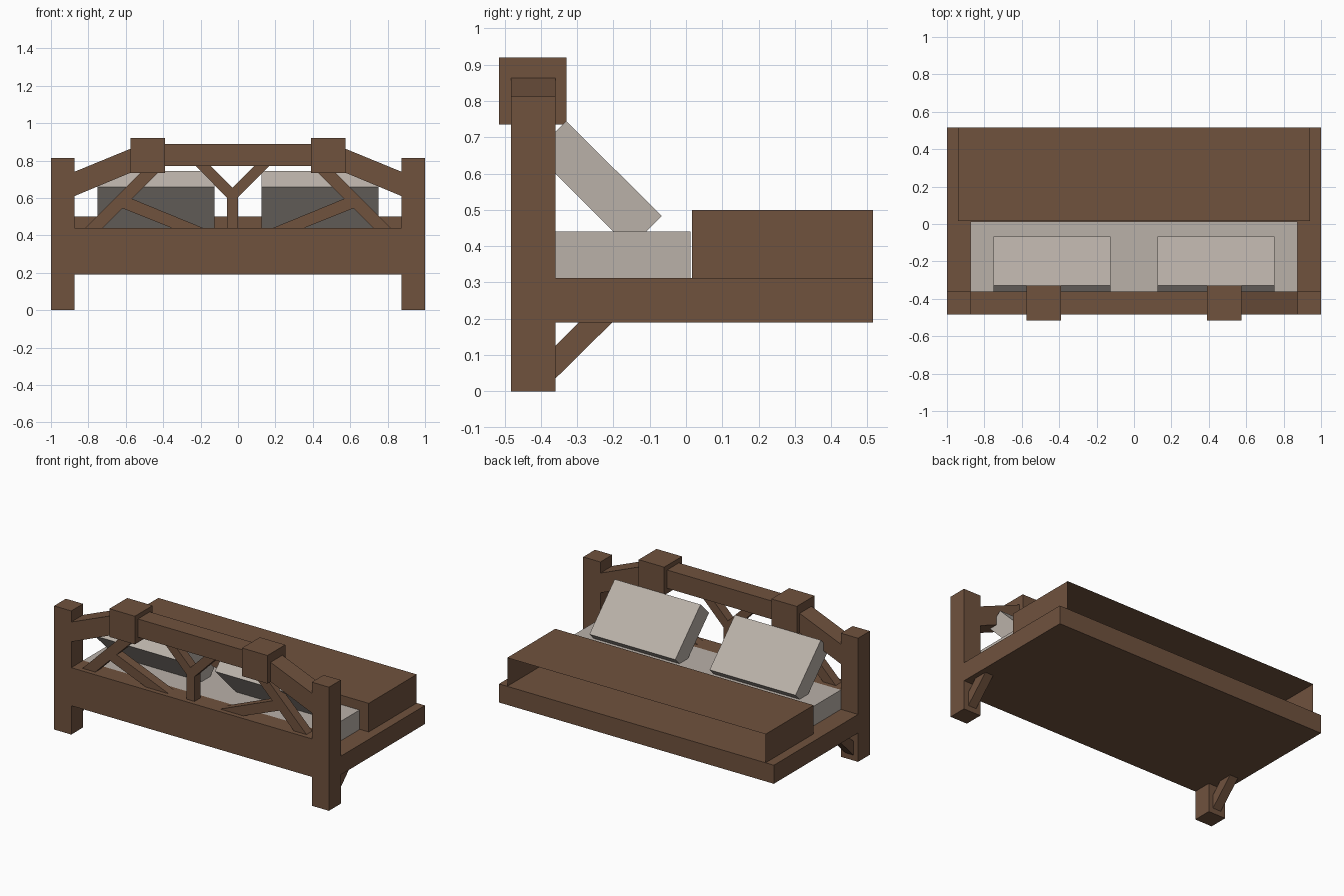
import bpy, bmesh
from mathutils import Vector

cube = bpy.data.objects.get("Cube")
if cube:
    bpy.data.objects.remove(cube, do_unlink=True)


def material(name, rgb):
    m = bpy.data.materials.new(name)
    m.use_nodes = True
    m.diffuse_color = (*rgb, 1)
    m.node_tree.nodes["Principled BSDF"].inputs["Base Color"].default_value = (*rgb, 1)
    return m


WOOD = material("brown wood", (0.160, 0.084, 0.048))
LINEN = material("warm grey linen", (0.49, 0.44, 0.395))


def finish(name, bm, mat):
    bmesh.ops.recalc_face_normals(bm, faces=bm.faces[:])
    me = bpy.data.meshes.new(name)
    bm.to_mesh(me)
    bm.free()
    me.materials.append(mat)
    ob = bpy.data.objects.new(name, me)
    bpy.context.collection.objects.link(ob)
    return ob


def prism(name, profile, axis, lo, hi, mat=WOOD):
    """Extrude a flat profile along an axis: 'y' takes (x, z) points, 'x' takes (y, z)."""
    bm = bmesh.new()
    if axis == "y":
        verts = [bm.verts.new((a, lo, b)) for a, b in profile]
        step = Vector((0, hi - lo, 0))
    else:
        verts = [bm.verts.new((lo, a, b)) for a, b in profile]
        step = Vector((hi - lo, 0, 0))
    face = bm.faces.new(verts)
    ext = bmesh.ops.extrude_face_region(bm, geom=[face], use_keep_orig=True)
    moved = [g for g in ext["geom"] if isinstance(g, bmesh.types.BMVert)]
    bmesh.ops.translate(bm, verts=moved, vec=step)
    return finish(name, bm, mat)


def box(name, x, y, z, mat=WOOD):
    rect = [(x[0], z[0]), (x[1], z[0]), (x[1], z[1]), (x[0], z[1])]
    return prism(name, rect, "y", y[0], y[1], mat)


def flip(profile):
    return [(-a, b) for a, b in profile]


POST_Y = (-0.483, -0.36)     # depth of posts and beams
BRACE_Y = (-0.452, -0.392)   # depth of the thin braces

# Bed base, head rail, mattress and top beam
box("bed_base", (-1, 1), (-0.36, 0.515), (0.19, 0.312))
box("head_rail", (-0.875, 0.875), POST_Y, (0.19, 0.44))
box("mattress", (-0.875, 0.875), (-0.36, 0.013), (0.312, 0.44), LINEN)
box("top_beam", (-0.39, 0.39), POST_Y, (0.77, 0.89))

# Blanket: a thin shell, open underneath and at the foot end
bm = bmesh.new()
bmesh.ops.create_cube(bm, size=1)
for v in bm.verts:
    v.co = (v.co.x * 1.88, 0.2655 + v.co.y * 0.499, 0.406 + v.co.z * 0.188)
bm.normal_update()
gone = [f for f in bm.faces if f.normal.z < -0.9 or f.normal.y > 0.9]
bmesh.ops.delete(bm, geom=gone, context="FACES")
finish("blanket", bm, WOOD)

# Profiles for one side, mirrored to the other
slope = [(0.575, 0.735), (0.575, 0.863), (0.875, 0.74), (0.875, 0.61)]
long_brace = [(0.815, 0.44), (0.722, 0.44), (0.425, 0.737), (0.518, 0.737)]
short_brace = [(0.187, 0.44), (0.355, 0.44), (0.618, 0.545), (0.567, 0.596)]
leg_brace = [(-0.36, 0.035), (-0.36, 0.125), (-0.295, 0.19), (-0.203, 0.19)]
pillow = [(-0.33, 0.745), (-0.067, 0.483), (-0.155, 0.395), (-0.418, 0.658)]

for side, s in (("left", 1), ("right", -1)):
    def span(a, b):
        return tuple(sorted((s * a, s * b)))

    def mirrored(p):
        return p if s > 0 else flip(p)

    # Posts, blocks and sloping beams
    box(side + "_post", span(0.875, 1), POST_Y, (0, 0.813))
    box(side + "_beam_block", span(0.39, 0.575), (-0.515, -0.33), (0.735, 0.92))
    prism(side + "_sloping_beam", mirrored(slope), "y", *POST_Y)
    # Diagonal braces
    prism(side + "_long_brace", mirrored(long_brace), "y", *BRACE_Y)
    prism(side + "_short_brace", mirrored(short_brace), "y", *BRACE_Y)
    prism(side + "_leg_brace", leg_brace, "x", *span(0.907, 0.967))
    # Pillow leaning on the headboard
    prism(side + "_pillow", pillow, "x", *span(0.125, 0.75), LINEN)

# Central forked brace
fork = [(-0.06, 0.44), (0.0, 0.44), (0.0, 0.603), (0.165, 0.77), (0.085, 0.77),
        (-0.03, 0.655), (-0.145, 0.77), (-0.225, 0.77), (-0.06, 0.603)]
prism("forked_brace", fork, "y", *BRACE_Y)
